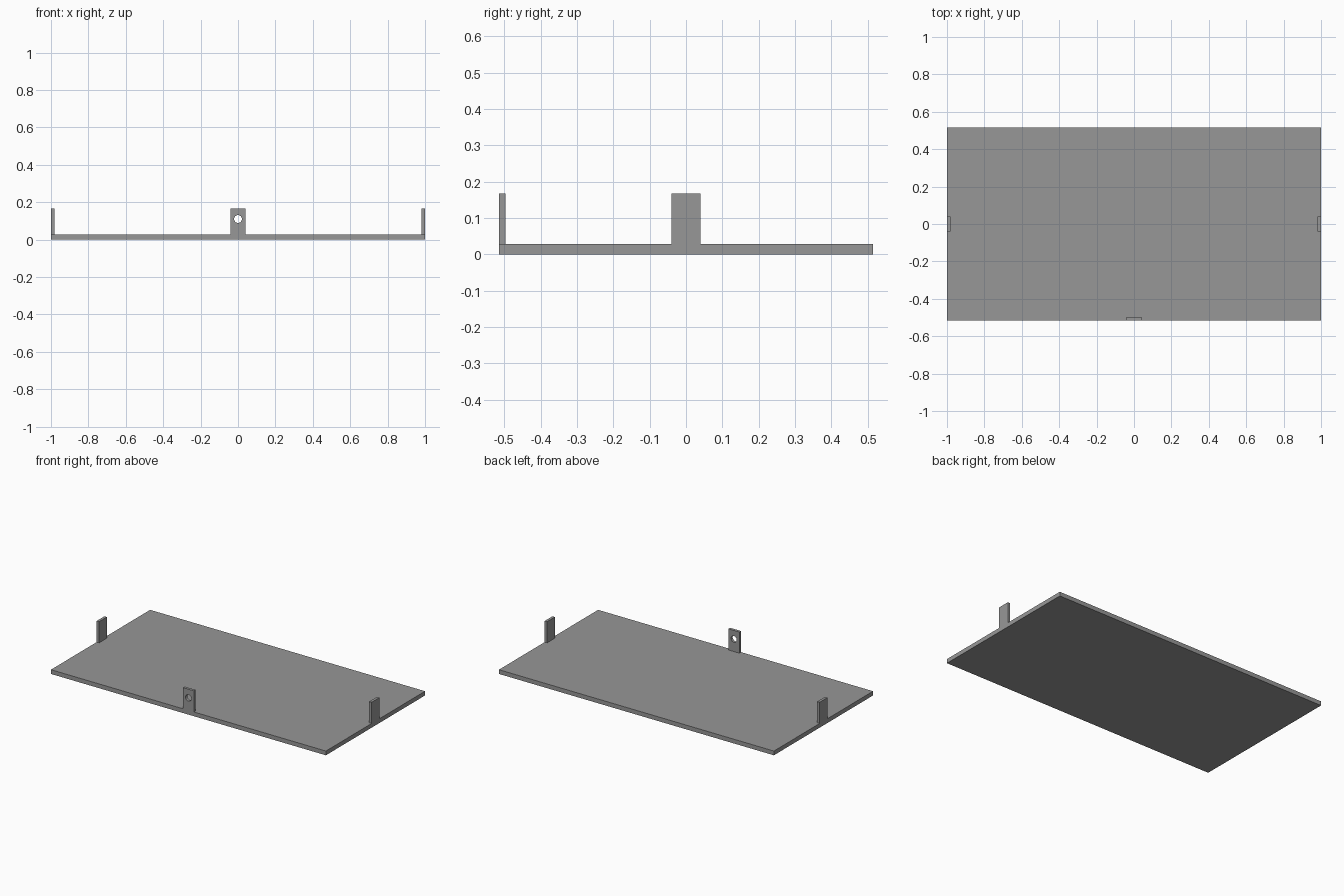
import bpy
import math

if "Cube" in bpy.data.objects:
    bpy.data.objects.remove(bpy.data.objects["Cube"])

grey = bpy.data.materials.new("plain grey")
grey.diffuse_color = (0.31, 0.31, 0.31, 1)
grey.use_nodes = True
grey.node_tree.nodes["Principled BSDF"].inputs["Base Color"].default_value = grey.diffuse_color

HALF_X, HALF_Y = 1.0, 0.515      # half extents of the plate
PLATE_H, TOP = 0.028, 0.167      # plate thickness, overall height
TAB_W, TAB_T = 0.08, 0.018       # tab width and thickness


def box(name, x, y, z):
    """Box spanning the given (min, max) ranges."""
    ranges = (x, y, z)
    bpy.ops.mesh.primitive_cube_add(size=1, location=[(a + b) / 2 for a, b in ranges])
    ob = bpy.context.object
    ob.name = name
    ob.scale = [b - a for a, b in ranges]
    bpy.ops.object.transform_apply(location=False, rotation=False, scale=True)
    ob.data.materials.append(grey)
    return ob


# Flat base plate
box("base_plate", (-HALF_X, HALF_X), (-HALF_Y, HALF_Y), (0, PLATE_H))

# Plain upright tabs, flush with the two short edges
for side, name in ((-1, "left_tab"), (1, "right_tab")):
    x = sorted((side * HALF_X, side * (HALF_X - TAB_T)))
    box(name, x, (-TAB_W / 2, TAB_W / 2), (PLATE_H, TOP))

# Front tab with a round through hole
front = box("front_tab", (-TAB_W / 2, TAB_W / 2),
            (-HALF_Y, -HALF_Y + TAB_T), (PLATE_H, TOP))
bpy.ops.mesh.primitive_cylinder_add(vertices=32, radius=0.021, depth=0.1,
                                    location=(0, -HALF_Y + TAB_T / 2, 0.11),
                                    rotation=(math.pi / 2, 0, 0))
cutter = bpy.context.object
cutter.name = "hole_cutter"
cutter.data.materials.append(grey)
cutter.hide_render = True
cutter.hide_set(True)
cut = front.modifiers.new("hole", 'BOOLEAN')
cut.operation = 'DIFFERENCE'
cut.solver = 'EXACT'
cut.object = cutter
